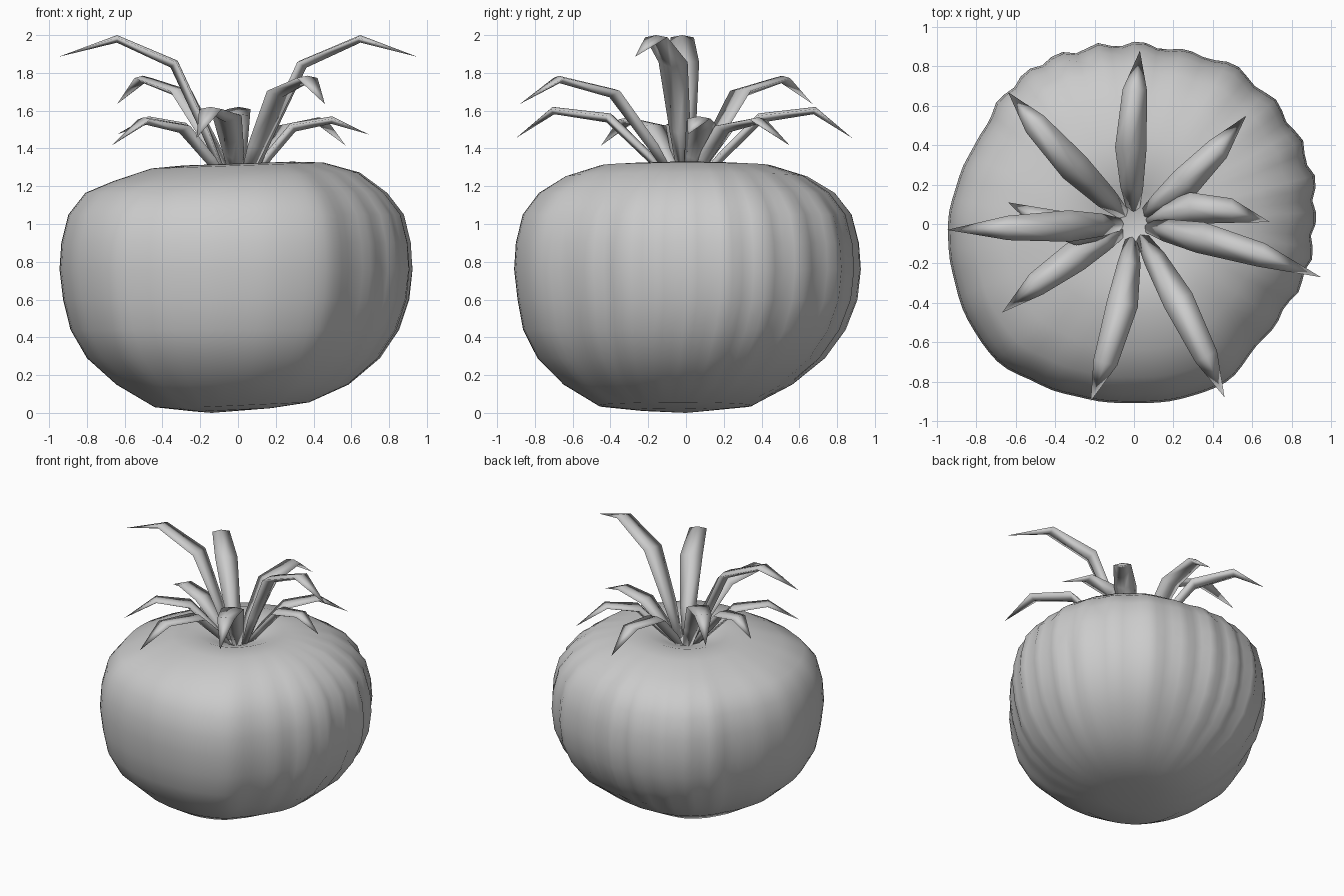
import bpy, bmesh, math
from mathutils import Vector

if "Cube" in bpy.data.objects:
    bpy.data.objects.remove(bpy.data.objects["Cube"])


def make_object(name, bm, angle=180):
    bmesh.ops.recalc_face_normals(bm, faces=bm.faces[:])
    mesh = bpy.data.meshes.new(name)
    bm.to_mesh(mesh)
    bm.free()
    ob = bpy.data.objects.new(name, mesh)
    bpy.context.collection.objects.link(ob)
    bpy.ops.object.select_all(action='DESELECT')
    ob.select_set(True)
    bpy.context.view_layer.objects.active = ob
    bpy.ops.object.shade_smooth_by_angle(angle=math.radians(angle))


# Fruit body: lathed profile with an uneven outline and ribs on the back right
profile = [(0.22, 0.008), (0.44, 0.03), (0.66, 0.15), (0.83, 0.29), (0.93, 0.44),
           (0.98, 0.60), (1.0, 0.76), (0.99, 0.90), (0.95, 1.05), (0.855, 1.165),
           (0.70, 1.25), (0.49, 1.31), (0.31, 1.32), (0.18, 1.28), (0.08, 1.245)]
# equator radius every 15 degrees, starting at +x
outline = [.915, .94, .945, .945, .945, .91, .915, .925, .945, .93, .90, .92,
           .945, .955, .975, .985, .945, .92, .91, .92, .93, .88, .88, .91]
SEG = 96


def outline_radius(a):
    t = (a / math.radians(15)) % 24
    i, f = int(t), t % 1
    f = f * f * (3 - 2 * f)
    return outline[i] * (1 - f) + outline[(i + 1) % 24] * f


bm = bmesh.new()
rings = []
for r, z in profile:
    ring = []
    for s in range(SEG):
        a = 2 * math.pi * s / SEG
        side = min(1.0, max(0.0, 1.4 * math.cos(a - math.radians(55)) + 0.4))
        belly = max(0.0, (r - 0.6) * 2.5)
        ribs = 0.014 * side * belly * math.sin(26 * a + 1.5 * math.sin(3 * a) + 0.8 * z)
        R = r * (0.93 + (outline_radius(a) - 0.93) * min(1, r * 1.2)) + ribs
        shift = 0.06 * max(0, 1 - z / 0.6)
        x, y = R * math.cos(a) - shift * 0.5, R * math.sin(a) - shift
        tilt = 0.035 * x if z > 1.2 else (0.045 * max(0, x + 0.2) if z < 0.1 else 0)
        ring.append(bm.verts.new((x, y, z + tilt)))
    rings.append(ring)
for lo, hi in zip(rings, rings[1:]):
    for s in range(SEG):
        n = (s + 1) % SEG
        bm.faces.new((lo[s], lo[n], hi[n], hi[s]))
for ring, c in ((rings[0], (-0.14, 0.0, 0.0)), (rings[-1], (0, 0, 1.235))):
    v = bm.verts.new(c)
    for s in range(SEG):
        bm.faces.new((ring[s], ring[(s + 1) % SEG], v))
make_object("fruit_body", bm)


# Leaves: arching blades with a diamond section, tapering to a point
def leaf(name, tip, path, bend=0.0):
    bm = bmesh.new()
    tip = Vector((tip[0], tip[1], 0))
    length = tip.length
    out = tip.normalized()
    side = Vector((-out.y, out.x, 0))
    pts = []
    for u, z in [(0.045, 1.22)] + path:
        t = u / path[-1][0]
        p = out * (t * length) + side * (bend * math.sin(math.pi * min(1, t)))
        p.z = z
        pts.append(p)
    # half width and half thickness from base to bend
    sizes = [(0.028, 0.02), (0.058, 0.036), (0.08, 0.04), (0.062, 0.028)]
    rings = []
    for i, (w, h) in enumerate(sizes):
        d = (pts[i + 1] - pts[max(0, i - 1)]).normalized()
        up = d.cross(side).normalized()
        if up.z < 0:
            up = -up
        c = pts[i] - up * 0.012
        rings.append([bm.verts.new(c + side * w), bm.verts.new(c + up * 0.012),
                      bm.verts.new(c - side * w), bm.verts.new(c - up * h)])
    bm.faces.new(rings[0])
    end = bm.verts.new(pts[-1])
    for lo, hi in zip(rings, rings[1:]):
        for k in range(4):
            bm.faces.new((lo[k], lo[(k + 1) % 4], hi[(k + 1) % 4], hi[k]))
    for k in range(4):
        bm.faces.new((rings[-1][k], rings[-1][(k + 1) % 4], end))
    make_object(name, bm)


# Side paths (distance out, height) shared by opposite pairs of leaves
tall = [(0.15, 1.5), (0.32, 1.865), (0.64, 2.0), (0.95, 1.885)]
high = [(0.19, 1.43), (0.43, 1.715), (0.75, 1.785), (0.97, 1.635)]
wide = [(0.18, 1.38), (0.39, 1.585), (0.70, 1.62), (0.90, 1.455)]
low = [(0.16, 1.36), (0.33, 1.53), (0.58, 1.565), (0.80, 1.415)]
short = [(0.14, 1.37), (0.28, 1.535), (0.50, 1.57), (0.69, 1.475)]
leaves = [((-0.95, -0.03), tall, 0.0), ((0.95, -0.27), tall, 0.03),
          ((-0.64, 0.67), high, 0.02), ((0.46, -0.88), high, 0.02),
          ((0.03, 0.88), wide, 0.03), ((-0.22, -0.90), wide, 0.04),
          ((0.57, 0.55), low, -0.03), ((-0.67, -0.45), low, -0.03),
          ((0.69, 0.01), short, 0.08), ((-0.64, 0.11), short, 0.08)]
for i, (tip, path, bend) in enumerate(leaves):
    leaf(f"leaf_{i + 1}", tip, path, bend)
